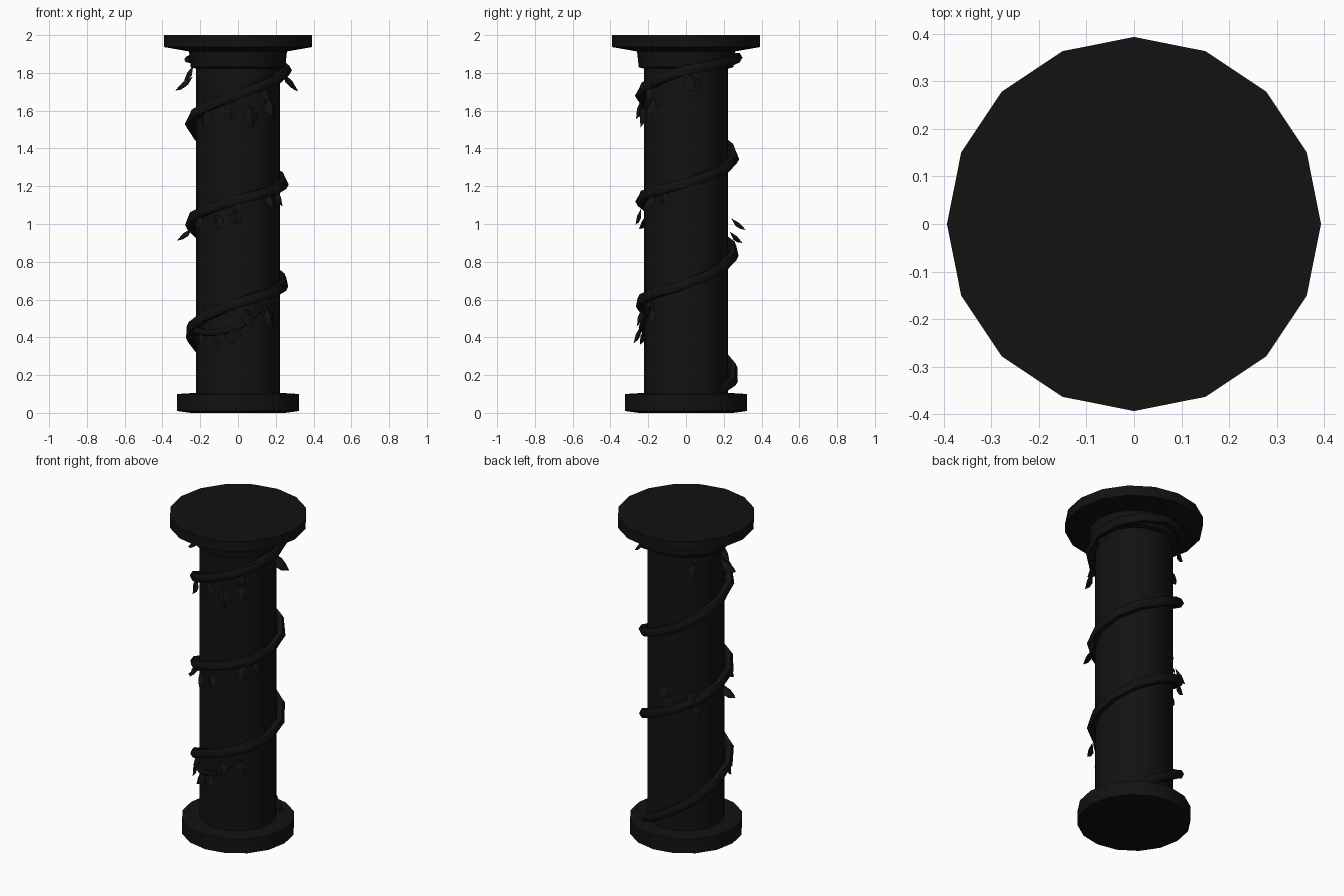
import bpy, bmesh, math
from mathutils import Vector

if "Cube" in bpy.data.objects:
    bpy.data.objects.remove(bpy.data.objects["Cube"])

# Near-black material for the whole model
DARK = bpy.data.materials.new("dark_stone")
DARK.diffuse_color = (0.006, 0.006, 0.006, 1)
DARK.use_nodes = True
DARK.node_tree.nodes["Principled BSDF"].inputs["Base Color"].default_value = DARK.diffuse_color


def finish(name, bm, angle=None):
    bmesh.ops.recalc_face_normals(bm, faces=bm.faces[:])
    me = bpy.data.meshes.new(name)
    bm.to_mesh(me)
    bm.free()
    me.materials.append(DARK)
    ob = bpy.data.objects.new(name, me)
    bpy.context.collection.objects.link(ob)
    if angle:
        bpy.ops.object.select_all(action='DESELECT')
        ob.select_set(True)
        bpy.context.view_layer.objects.active = ob
        bpy.ops.object.shade_smooth_by_angle(angle=math.radians(angle))
    return ob


def skin(name, rings, angle):
    # joins rings of points into a closed tube with capped ends
    bm = bmesh.new()
    rings = [[bm.verts.new(p) for p in ring] for ring in rings]
    sides = len(rings[0])
    for a, b in zip(rings, rings[1:]):
        for i in range(sides):
            j = (i + 1) % sides
            bm.faces.new((a[i], a[j], b[j], b[i]))
    bm.faces.new(rings[0])
    bm.faces.new(rings[-1])
    return finish(name, bm, angle)


def polar(deg, r, z):
    a = math.radians(deg)
    return Vector((r * math.cos(a), r * math.sin(a), z))


def lathe(name, profile, sides=16):
    skin(name, [[polar(360 * i / sides, r, z) for i in range(sides)] for r, z in profile], 35)


def tube(name, points, sides=6):
    # points are (position, radius); rings face along the path
    rings = []
    for k, (p, r) in enumerate(points):
        d = (points[min(k + 1, len(points) - 1)][0] - points[max(k - 1, 0)][0]).normalized()
        up = d.cross(Vector((p.x, p.y, 0))).normalized()
        out = up.cross(d)
        rings.append([p + r * (math.cos(t) * out + math.sin(t) * up)
                      for t in (2 * math.pi * i / sides for i in range(sides))])
    skin(name, rings, 60)


# Column
lathe("base", [(0.25, 0.0), (0.323, 0.01), (0.323, 0.10), (0.24, 0.105)])
lathe("shaft", [(0.222, 0.09), (0.222, 1.85)])
lathe("capital_neck", [(0.215, 1.82), (0.25, 1.83), (0.26, 1.92), (0.24, 1.925)])
lathe("capital_slab", [(0.25, 1.912), (0.393, 1.937), (0.393, 2.0)])

# Vine heights at successive quarter turns, starting behind the column
KEYS = [(45, 0.10), (90, 0.20), (180, 0.43), (270, 0.585), (360, 0.68), (450, 0.85),
        (540, 1.01), (630, 1.13), (720, 1.215), (810, 1.35), (900, 1.54),
        (990, 1.685), (1080, 1.82), (1170, 1.885), (1260, 1.87)]
SHIFT = Vector((-0.006, 0.006, 0))


def vine_z(a):
    for (a0, z0), (a1, z1) in zip(KEYS, KEYS[1:]):
        if a <= a1:
            return z0 + (z1 - z0) * (a - a0) / (a1 - a0)
    return KEYS[-1][1]


path = []
for k in range(41):
    a = 45 + k * 1215 / 40
    z = (vine_z(max(45, a - 12)) + vine_z(a) + vine_z(a + 12)) / 3
    r = 0.248 + 0.016 * max(0, min(1, (z - 1.70) / 0.12))
    path.append((polar(a, r, z) + SHIFT, 0.029 if 0 < k < 40 else 0.015))
tube("vine", path)

# Small side shoot at the lower front
tube("vine_shoot", [(polar(a, 0.235, z), r) for a, z, r in
                    [(195, 0.44, 0.02), (220, 0.425, 0.02), (245, 0.425, 0.019),
                     (270, 0.45, 0.016), (290, 0.51, 0.013), (305, 0.56, 0.006)]])


def leaf(index, deg, z, lean, length, swing=0.0):
    # folded pointed leaf hanging from the vine, tilted outwards by lean
    root = polar(deg, 0.24, z)
    out = polar(deg, 1, 0)
    side = Vector((-out.y, out.x, 0))
    down = (out * math.sin(lean) - Vector((0, 0, 1)) * math.cos(lean) + side * swing).normalized()
    side = (side - down * side.dot(down)).normalized()
    nrm = side.cross(down)
    if nrm.dot(out) < 0:
        nrm = -nrm
    w = 0.36 * length
    bm = bmesh.new()
    shape = [(0, 0, 0), (0.45, 1, -0.15), (0.75, 0.75, -0.12), (1, 0, 0),
             (0.75, -0.75, -0.12), (0.45, -1, -0.15)]
    rim = [bm.verts.new(root + down * length * t + side * w * s + nrm * length * n)
           for t, s, n in shape]
    mid = bm.verts.new(root + down * length * 0.5 + nrm * length * 0.08)
    low = bm.verts.new(root + down * length * 0.5 - nrm * length * 0.08)
    for i in range(6):
        j = (i + 1) % 6
        bm.faces.new((rim[i], rim[j], mid))
        bm.faces.new((rim[j], rim[i], low))
    finish(f"leaf_{index:02d}", bm)


# Leaves: angle, height, outward lean, length, sideways swing
LEAVES = [
    (180, 1.78, 0.9, 0.12, 0.2), (190, 1.84, 0.5, 0.10, -0.3), (225, 1.62, 0.2, 0.11, 0),
    (262, 1.66, 0.25, 0.11, 0), (285, 1.63, 0.1, 0.12, 0.1), (302, 1.74, 0.3, 0.10, 0.4),
    (5, 1.80, 0.7, 0.13, 0.2), (315, 1.67, 0.4, 0.11, -0.2),
    (330, 1.18, 0.25, 0.09, 0.2), (315, 1.16, 0.6, 0.10, -0.3), (265, 1.08, 0.3, 0.09, 0.3),
    (185, 0.98, 0.9, 0.11, 0), (210, 1.05, 0.4, 0.09, 0.3), (240, 1.05, 0.3, 0.09, 0.5),
    (95, 1.03, 0.9, 0.10, 0), (130, 1.00, 0.5, 0.11, 0.3), (105, 0.96, 0.8, 0.09, -0.3),
    (140, 0.94, 0.4, 0.10, 0), (135, 1.80, 0.4, 0.10, 0),
    (265, 0.46, 0.4, 0.10, 0), (280, 0.55, 0.3, 0.10, 0.3), (250, 0.44, 0.35, 0.09, -0.3),
    (310, 0.56, 0.3, 0.10, 0.1), (215, 0.44, 0.2, 0.09, 0.1),
]
for i, spec in enumerate(LEAVES, 1):
    leaf(i, *spec)
